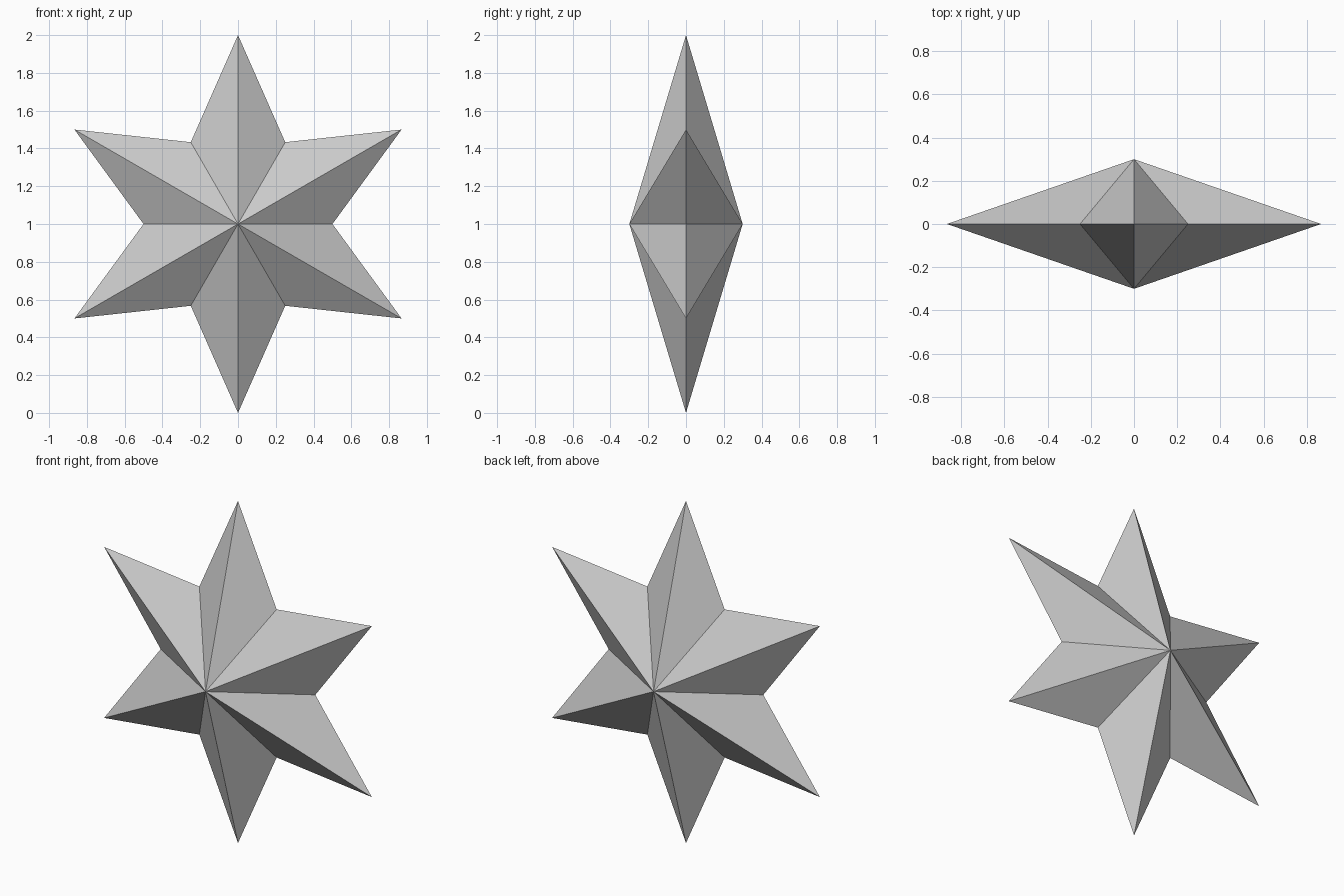
import bpy, bmesh
from math import sin, cos, pi

if "Cube" in bpy.data.objects:
    bpy.data.objects.remove(bpy.data.objects["Cube"])

POINTS = 6
OUTER, INNER, HALF_DEPTH, CENTRE_Z = 1.0, 0.5, 0.3, 1.0

bm = bmesh.new()

# Star outline in the XZ plane, tips alternating with notches
rim = []
for i in range(POINTS * 2):
    r = INNER if i % 2 else OUTER
    a = pi / 2 + i * pi / POINTS
    rim.append(bm.verts.new((r * cos(a), 0, CENTRE_Z + r * sin(a))))

# Front and back peaks joined to the outline by flat facets
for y in (-HALF_DEPTH, HALF_DEPTH):
    peak = bm.verts.new((0, y, CENTRE_Z))
    for a, b in zip(rim, rim[1:] + rim[:1]):
        bm.faces.new((a, b, peak))

bmesh.ops.recalc_face_normals(bm, faces=bm.faces[:])
mesh = bpy.data.meshes.new("star")
bm.to_mesh(mesh)
bm.free()
bpy.context.collection.objects.link(bpy.data.objects.new("star", mesh))
